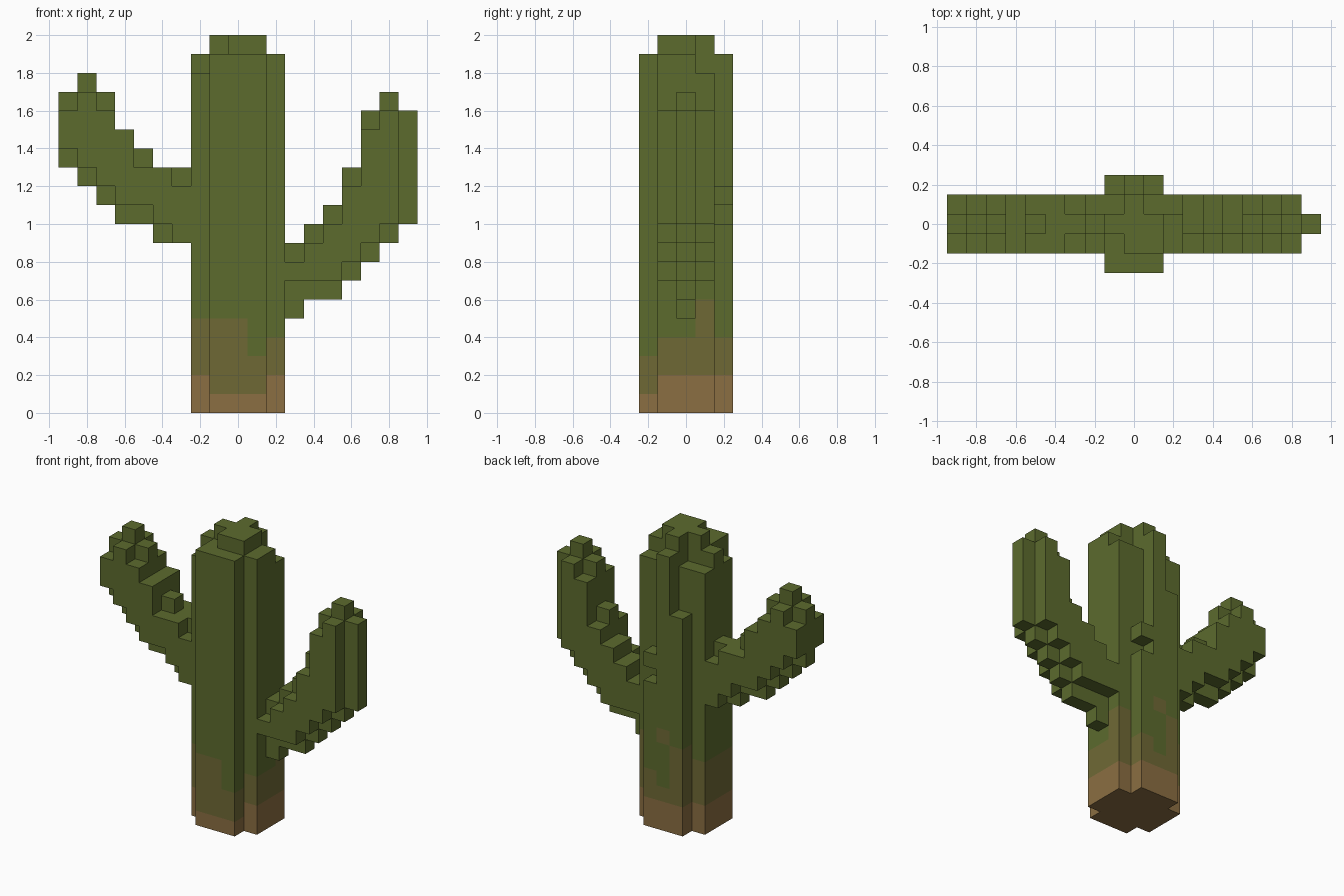
import bpy, bmesh
from mathutils import Vector

cube = bpy.data.objects.get("Cube")
if cube:
    bpy.data.objects.remove(cube, do_unlink=True)

S = 0.1  # edge of one block


def make_material(name, rgb):
    m = bpy.data.materials.new(name)
    m.use_nodes = True
    col = (*rgb, 1.0)
    m.diffuse_color = col
    m.node_tree.nodes["Principled BSDF"].inputs["Base Color"].default_value = col
    return m


MATS = [make_material("cactus green", (0.107, 0.147, 0.027)),
        make_material("dry olive", (0.159, 0.141, 0.036)),
        make_material("bark brown", (0.258, 0.156, 0.054))]


def column(i, j, lo, hi):
    return {(i, j, k) for k in range(lo, hi)}


# Trunk: ribbed plus-shaped column with a stepped crown
trunk_tops = {
    (-2, -1): 18, (-2, 0): 19, (-2, 1): 18,
    (2, -1): 19, (2, 0): 19, (2, 1): 18,
    (-1, -2): 19, (0, -2): 19, (1, -2): 19,
    (-1, 2): 15, (0, 2): 19, (1, 2): 10,
    (-1, -1): 19, (0, -1): 20, (1, -1): 20,
    (-1, 0): 20, (0, 0): 20, (1, 0): 20,
    (-1, 1): 18, (0, 1): 20, (1, 1): 18,
}
trunk = set()
for (i, j), top in trunk_tops.items():
    trunk |= column(i, j, 0, top)
trunk.add((1, 2, 11))  # loose bump on the back rib


# Arms: for each x column, (bottom, top) of the front, middle and back rows
def build_arm(table):
    cells = set()
    for i, rows in table.items():
        for j, span in zip((-1, 0, 1), rows):
            if span:
                cells |= column(i, j, *span)
    return cells


left_arm = build_arm({
    3: ((7, 8), (5, 9), (7, 9)),
    4: ((7, 9), (6, 10), (7, 10)),
    5: ((7, 10), (6, 11), (7, 11)),
    6: ((8, 12), (7, 13), (8, 12)),
    7: ((9, 15), (8, 16), (9, 15)),
    8: ((10, 16), (9, 17), (10, 16)),
    9: (None, (10, 16), None),
})
right_arm = build_arm({
    -3: ((9, 12), (9, 13), (9, 12)),
    -4: ((10, 13), (9, 13), (10, 13)),
    -5: ((11, 13), (10, 14), (11, 13)),
    -6: ((11, 15), (10, 15), (11, 15)),
    -7: ((12, 16), (11, 17), (12, 16)),
    -8: ((13, 17), (12, 18), (13, 17)),
    -9: ((14, 16), (13, 17), (14, 16)),
})

# Height of the olive band on each rib
olive_top = {(1, -2): 3, (2, -1): 4, (2, 0): 4, (2, 1): 6,
             (1, 2): 4, (0, 2): 3, (-1, 2): 6}


def trunk_colour(cell):
    i, j, k = cell
    if k < (1 if j == -2 else 2):
        return 2
    if k < olive_top.get((i, j), 5) or cell == (0, 2, 6):
        return 1
    return 0


def green(cell):
    return 0


everything = trunk | left_arm | right_arm
DIRS = [Vector(d) for d in ((1, 0, 0), (-1, 0, 0), (0, 1, 0),
                            (0, -1, 0), (0, 0, 1), (0, 0, -1))]


def block_object(name, cells, colour):
    """Outer shell of the blocks, with flat areas merged."""
    bm = bmesh.new()
    for c in sorted(cells):
        centre = Vector((c[0], c[1], c[2] + 0.5))
        for d in DIRS:
            if (c[0] + int(d.x), c[1] + int(d.y), c[2] + int(d.z)) in everything:
                continue
            u = Vector((d.y, d.z, d.x))
            v = d.cross(u)
            quad = [bm.verts.new((centre + (d + u * a + v * b) * 0.5) * S)
                    for a, b in ((-1, -1), (1, -1), (1, 1), (-1, 1))]
            bm.faces.new(quad).material_index = colour(c)
    bmesh.ops.remove_doubles(bm, verts=bm.verts[:], dist=0.001)
    bmesh.ops.dissolve_limit(bm, angle_limit=0.01, verts=bm.verts[:],
                             edges=bm.edges[:], delimit={'MATERIAL'})
    mesh = bpy.data.meshes.new(name)
    bm.to_mesh(mesh)
    bm.free()
    for m in MATS:
        mesh.materials.append(m)
    obj = bpy.data.objects.new(name, mesh)
    bpy.context.scene.collection.objects.link(obj)
    return obj


block_object("trunk", trunk, trunk_colour)
block_object("left_arm", left_arm, green)
block_object("right_arm", right_arm, green)
